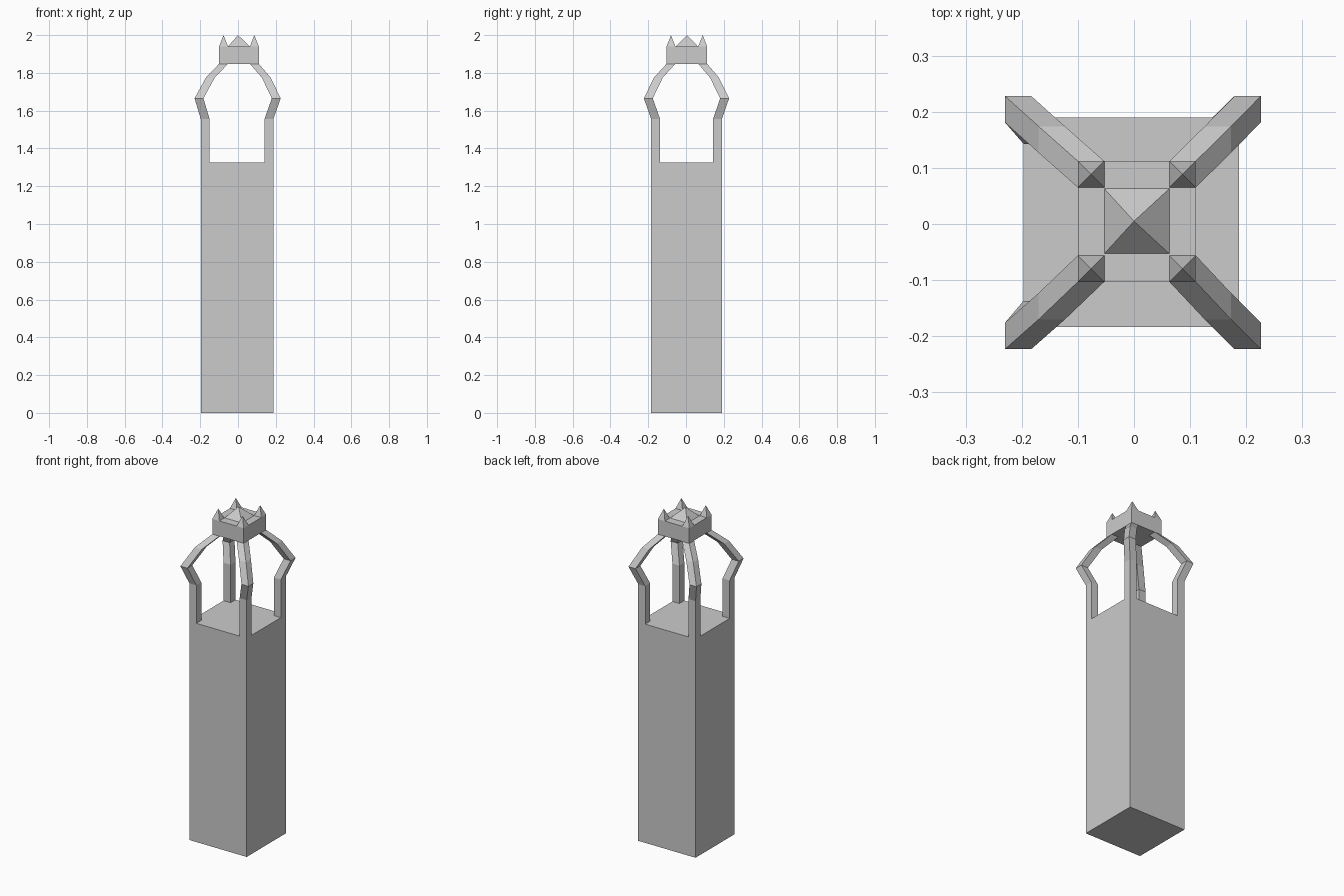
import bpy

if "Cube" in bpy.data.objects:
    bpy.data.objects.remove(bpy.data.objects["Cube"])

W = 0.047  # side of the square leg and spike section


def make(name, verts, faces):
    mesh = bpy.data.meshes.new(name)
    mesh.from_pydata(verts, [], faces)
    mesh.update()
    obj = bpy.data.objects.new(name, mesh)
    bpy.context.collection.objects.link(obj)
    return obj


def rect(x0, x1, y0, y1, z):
    return [(x0, y0, z), (x1, y0, z), (x1, y1, z), (x0, y1, z)]


def loft(name, rings):
    """Skin a stack of four-sided rings and cap both ends."""
    verts = [v for ring in rings for v in ring]
    faces = [(3, 2, 1, 0)]
    for k in range(len(rings) - 1):
        a = 4 * k
        faces += [(a + i, a + (i + 1) % 4, a + 4 + (i + 1) % 4, a + 4 + i) for i in range(4)]
    n = len(verts)
    faces.append((n - 4, n - 3, n - 2, n - 1))
    return make(name, verts, faces)


def pyramid(name, base, apex):
    return make(name, base + [apex],
                [(3, 2, 1, 0)] + [(i, (i + 1) % 4, 4) for i in range(4)])


def corner(x, y, sx, sy, z):
    """Leg section whose outermost corner is (x, y)."""
    xs, ys = sorted((x, x - sx * W)), sorted((y, y - sy * W))
    return rect(*xs, *ys, z)


# Tall shaft
loft("shaft", [rect(-0.197, 0.187, -0.184, 0.19, z) for z in (0, 1.325)])

# Crown block with a low pyramid in the middle
CROWN = (-0.1, 0.11, -0.103, 0.112)
loft("crown_block", [rect(*CROWN, z) for z in (1.848, 1.94)])
pyramid("crown_peak", rect(-0.053, 0.063, -0.053, 0.063, 1.94), (0, 0.005, 2.0))

# Outer extents of the four legs at each bend: left, right, front, back, height
LEVELS = [
    (-0.197, 0.187, -0.184, 0.19, 1.325),
    (-0.197, 0.187, -0.184, 0.19, 1.555),
    (-0.23, 0.226, -0.223, 0.228, 1.665),
    (-0.17, 0.173, -0.17, 0.174, 1.775),
    (*CROWN, 1.848),
]

# Bent legs and corner spikes
for sx, side in ((-1, "left"), (1, "right")):
    for sy, end in ((-1, "front"), (1, "back")):
        rings = []
        for x0, x1, y0, y1, z in LEVELS:
            rings.append(corner(x0 if sx < 0 else x1, y0 if sy < 0 else y1, sx, sy, z))
        loft(f"{end}_{side}_leg", rings)
        base = corner(CROWN[0] if sx < 0 else CROWN[1],
                      CROWN[2] if sy < 0 else CROWN[3], sx, sy, 1.94)
        cx = sum(v[0] for v in base) / 4
        cy = sum(v[1] for v in base) / 4
        pyramid(f"{end}_{side}_spike", base, (cx, cy, 2.0))
